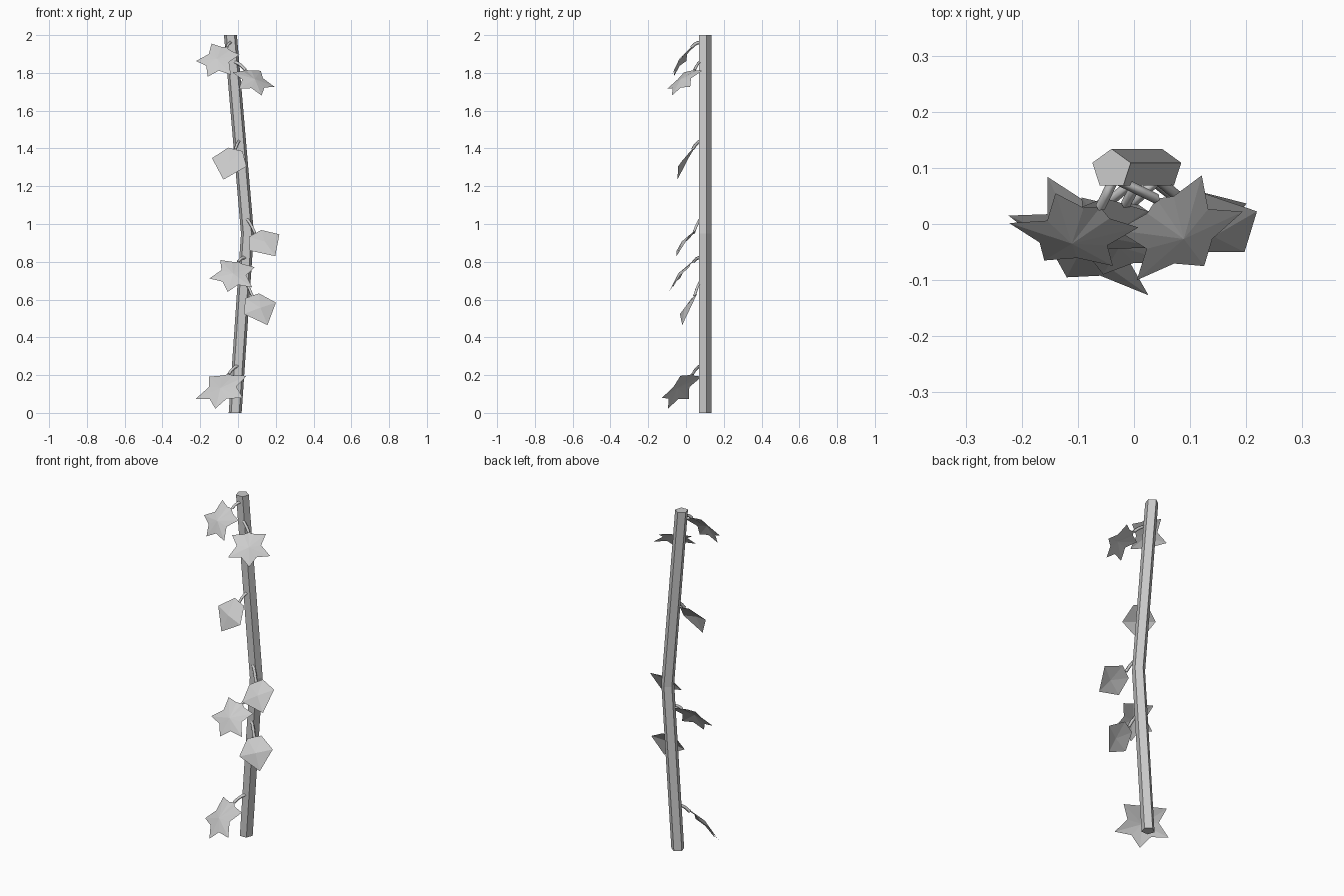
import bpy, bmesh, math
from mathutils import Vector

cube = bpy.data.objects.get("Cube")
if cube:
    bpy.data.objects.remove(cube, do_unlink=True)

grey = bpy.data.materials.new("plain_grey")
grey.use_nodes = True
colour = (0.6, 0.6, 0.6, 1)
grey.diffuse_color = colour
grey.node_tree.nodes["Principled BSDF"].inputs["Base Color"].default_value = colour


def add_object(name, bm):
    mesh = bpy.data.meshes.new(name)
    bm.to_mesh(mesh)
    bm.free()
    mesh.materials.append(grey)
    obj = bpy.data.objects.new(name, mesh)
    bpy.context.collection.objects.link(obj)


# Main stem: a five-sided tube with one bend
STEM = [(-0.015, 0), (0.05, 0.95), (-0.04, 2)]
STEM_Y, STEM_R = 0.098, 0.036


def stem_x(z):
    (x0, z0), (x1, z1) = STEM[:2] if z < STEM[1][1] else STEM[1:]
    return x0 + (x1 - x0) * (z - z0) / (z1 - z0)


bm = bmesh.new()
angles = [math.pi / 2 + i * math.tau / 5 for i in range(5)]
rings = [[bm.verts.new((x + STEM_R * math.cos(a), STEM_Y + STEM_R * math.sin(a), z))
          for a in angles] for x, z in STEM]
for low, high in zip(rings, rings[1:]):
    for i in range(5):
        j = (i + 1) % 5
        bm.faces.new((low[i], low[j], high[j], high[i]))
bm.faces.new(rings[0][::-1])
bm.faces.new(rings[-1])
add_object("main_stem", bm)

# Half outlines from base to tip: across, along, raise
LOBED = [(0.25, 0.06, 0.006), (0.8, 0.06, 0), (0.58, 0.4, 0.01),
         (1, 0.7, 0), (0.36, 0.74, 0.008)]
PLAIN = [(0.42, 0, 0), (1, 0.47, 0.014)]


def add_leaf(name, half, base, tip, side):
    base, tip, side = Vector(base), Vector(tip), Vector(side) / 2
    length = tip - base
    axis = length.normalized()
    side -= axis * side.dot(axis)
    up = side.cross(length).normalized()
    if up.z < 0:
        up.negate()
    bm = bmesh.new()

    def point(u, v, h):
        return bm.verts.new(base + side * u + length * v + up * h)

    start, end = point(0, 0, 0), point(0, 1, 0)
    centre = point(0, 0.48, 0.024)
    right = [point(*p) for p in half]
    left = [point(-u, v, h) for u, v, h in half]
    loop = [start] + right + [end] + left[::-1]
    for a, b in zip(loop, loop[1:] + loop[:1]):
        face = bm.faces.new((centre, a, b))
        face.normal_update()
        if face.normal.dot(up) < 0:
            face.normal_flip()
    add_object(name, bm)


# Leaf stalk: a thin four-sided curve sloping from the stem to the leaf
def add_stalk(name, z, base):
    base = Vector(base)
    start = Vector((stem_x(z), STEM_Y - 0.02, z))
    curve = bpy.data.curves.new(name, "CURVE")
    curve.dimensions = "3D"
    curve.bevel_depth = 0.009
    curve.bevel_resolution = 0
    curve.resolution_u = 3
    spline = curve.splines.new("BEZIER")
    spline.bezier_points.add(1)
    step = (base - start) / 3
    bow = Vector((0, 0, 0.012))
    first, last = spline.bezier_points
    first.co, first.handle_left, first.handle_right = start, start - step - bow, start + step + bow
    last.co, last.handle_left, last.handle_right = base, base - step + bow, base + step - bow
    curve.materials.append(grey)
    obj = bpy.data.objects.new(name, curve)
    bpy.context.collection.objects.link(obj)


# Leaves: outline, stalk height, base, tip, full width direction
LEAVES = [
    ("bottom_lobed", LOBED, 0.25, (-0.05, 0.035, 0.205), (-0.12, -0.095, 0.022), (0.24, -0.16, -0.02)),
    ("lower_plain", PLAIN, 0.7, (0.075, 0.045, 0.62), (0.156, -0.02, 0.465), (0.178, 0.062, 0.045)),
    ("middle_lobed", LOBED, 0.82, (0.0, 0.04, 0.8), (-0.055, -0.09, 0.64), (0.225, -0.04, -0.05)),
    ("middle_plain", PLAIN, 1.03, (0.09, 0.04, 0.95), (0.197, -0.05, 0.83), (0.145, 0.082, 0.1)),
    ("upper_plain", PLAIN, 1.44, (-0.015, 0.035, 1.395), (-0.077, -0.045, 1.235), (0.18, -0.058, -0.05)),
    ("upper_lobed", LOBED, 1.86, (0.04, 0.045, 1.815), (0.125, -0.075, 1.68), (0.18, 0.135, 0.025)),
    ("top_lobed", LOBED, 1.96, (-0.06, 0.03, 1.935), (-0.16, -0.065, 1.78), (0.185, -0.076, -0.072)),
]
for name, half, height, base, tip, side in LEAVES:
    add_leaf(name + "_leaf", half, base, tip, side)
    add_stalk(name + "_stalk", height, base)
